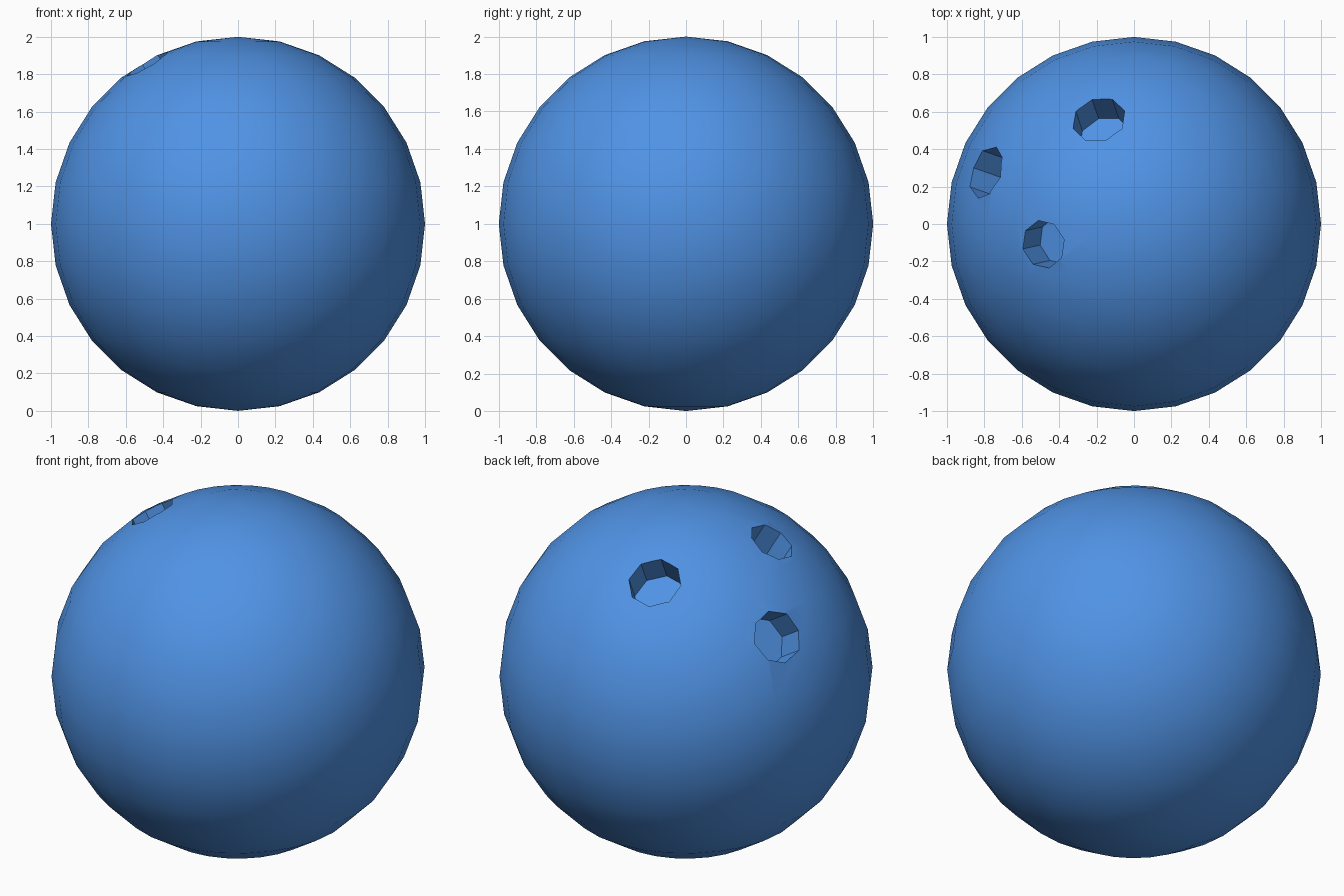
import bpy
from mathutils import Vector

if "Cube" in bpy.data.objects:
    bpy.data.objects.remove(bpy.data.objects["Cube"])

CENTER = Vector((0, 0, 1))
DEPTH = 0.2

# ball body
bpy.ops.mesh.primitive_uv_sphere_add(segments=28, ring_count=14, radius=1, location=CENTER)
ball = bpy.context.object
ball.name = "ball"

# finger holes: octagonal pits pointing at the centre (direction, radius)
holes = [((-0.19, 0.565, 0.80), 0.145),
         ((-0.49, -0.11, 0.865), 0.13),
         ((-0.80, 0.28, 0.53), 0.145)]
for i, (d, r) in enumerate(holes):
    n = Vector(d).normalized()
    length = DEPTH + 0.2
    bpy.ops.mesh.primitive_cylinder_add(
        vertices=8, radius=r, depth=length,
        location=CENTER + n * (1 - DEPTH + length / 2),
        rotation=n.to_track_quat('Z', 'Y').to_euler())
    cutter = bpy.context.object
    cutter.name = f"hole_cutter_{i + 1}"
    mod = ball.modifiers.new(f"hole_{i + 1}", 'BOOLEAN')
    mod.object, mod.operation, mod.solver = cutter, 'DIFFERENCE', 'EXACT'
    bpy.context.view_layer.objects.active = ball
    bpy.ops.object.modifier_apply(modifier=mod.name)
    bpy.data.objects.remove(cutter, do_unlink=True)

# smooth shell, blue finish
bpy.ops.object.select_all(action='DESELECT')
ball.select_set(True)
bpy.context.view_layer.objects.active = ball
ball.data.materials.clear()
mat = bpy.data.materials.new("blue_finish")
mat.diffuse_color = (0.08, 0.29, 0.78, 1)
mat.use_nodes = True
mat.node_tree.nodes["Principled BSDF"].inputs["Base Color"].default_value = mat.diffuse_color
ball.data.materials.append(mat)
for p in ball.data.polygons:
    p.material_index = 0
bpy.ops.object.shade_smooth_by_angle(angle=0.7)
